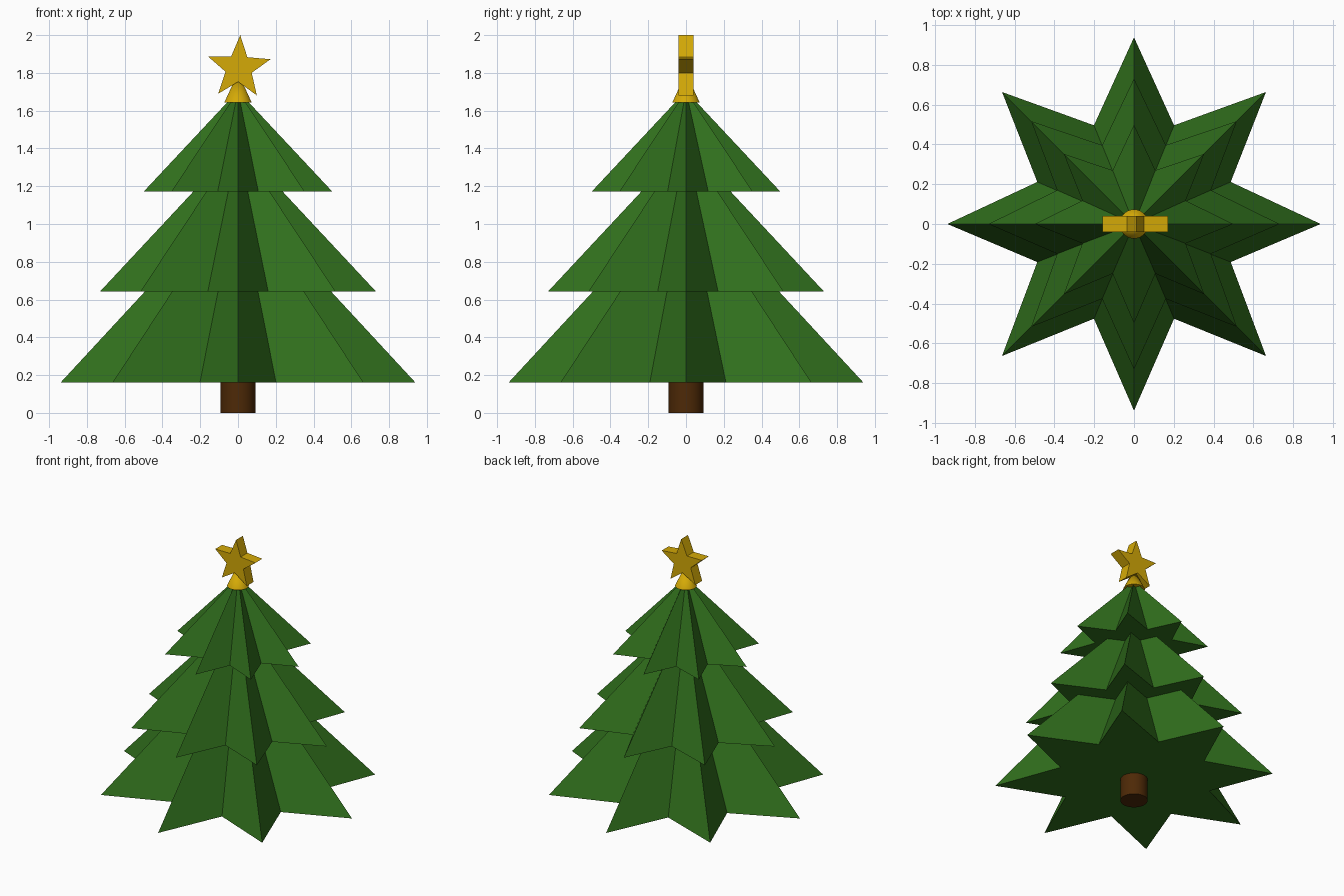
import bpy, bmesh, math

if "Cube" in bpy.data.objects:
    bpy.data.objects.remove(bpy.data.objects["Cube"])


def material(name, rgb):
    m = bpy.data.materials.new(name)
    m.diffuse_color = (*rgb, 1)
    m.use_nodes = True
    m.node_tree.nodes["Principled BSDF"].inputs["Base Color"].default_value = m.diffuse_color
    return m


GREEN = material("green", (0.03, 0.16, 0.012))
GOLD = material("gold", (0.66, 0.40, 0.002))
BROWN = material("brown", (0.075, 0.022, 0.002))


def finish(bm, name, mat):
    bmesh.ops.recalc_face_normals(bm, faces=bm.faces)
    me = bpy.data.meshes.new(name)
    bm.to_mesh(me)
    bm.free()
    me.materials.append(mat)
    ob = bpy.data.objects.new(name, me)
    bpy.context.collection.objects.link(ob)
    return ob


def star_points(n, tip, valley, start=0.0):
    pts = []
    for i in range(2 * n):
        r = valley if i % 2 else tip
        a = start + math.pi * i / n
        pts.append((r * math.cos(a), r * math.sin(a)))
    return pts


def round_part(name, mat, r1, r2, z0, z1):
    bpy.ops.mesh.primitive_cone_add(vertices=32, radius1=r1, radius2=r2,
                                    depth=z1 - z0, location=(0, 0, (z0 + z1) / 2))
    ob = bpy.context.object
    ob.name = name
    ob.data.materials.append(mat)
    bpy.ops.object.shade_smooth_by_angle(angle=math.radians(40))
    return ob


# Trunk
round_part("trunk", BROWN, 0.092, 0.092, 0.0, 0.165)

# Foliage: three eight-pointed star pyramids (base z, apex z, tip radius, valley radius)
TIERS = [("lower", 0.162, 1.175, 0.938, 0.526),
         ("middle", 0.642, 1.425, 0.731, 0.418),
         ("upper", 1.172, 1.705, 0.499, 0.281)]
for label, z0, z1, tip, valley in TIERS:
    bm = bmesh.new()
    ring = [bm.verts.new((x, y + (0.01 if i % 2 else 0), z0))
            for i, (x, y) in enumerate(star_points(8, tip, valley))]
    apex = bm.verts.new((0, 0, z1))
    for i in range(16):
        bm.faces.new((ring[i], ring[(i + 1) % 16], apex))
    bm.faces.new(ring[::-1])
    finish(bm, label + "_branches", GREEN)

# Cone holding the star
round_part("star_base", GOLD, 0.073, 0.0, 1.642, 1.80)

# Five-pointed star, leaning slightly to the right
bm = bmesh.new()
pts = star_points(5, 0.174, 0.073, math.radians(87.4))
front = bm.faces.new([bm.verts.new((x + 0.004, -0.04, z + 1.826)) for x, z in pts])
out = bmesh.ops.extrude_face_region(bm, geom=[front], use_keep_orig=True)
bmesh.ops.translate(bm, vec=(0, 0.08, 0),
                    verts=[g for g in out["geom"] if isinstance(g, bmesh.types.BMVert)])
finish(bm, "top_star", GOLD)
